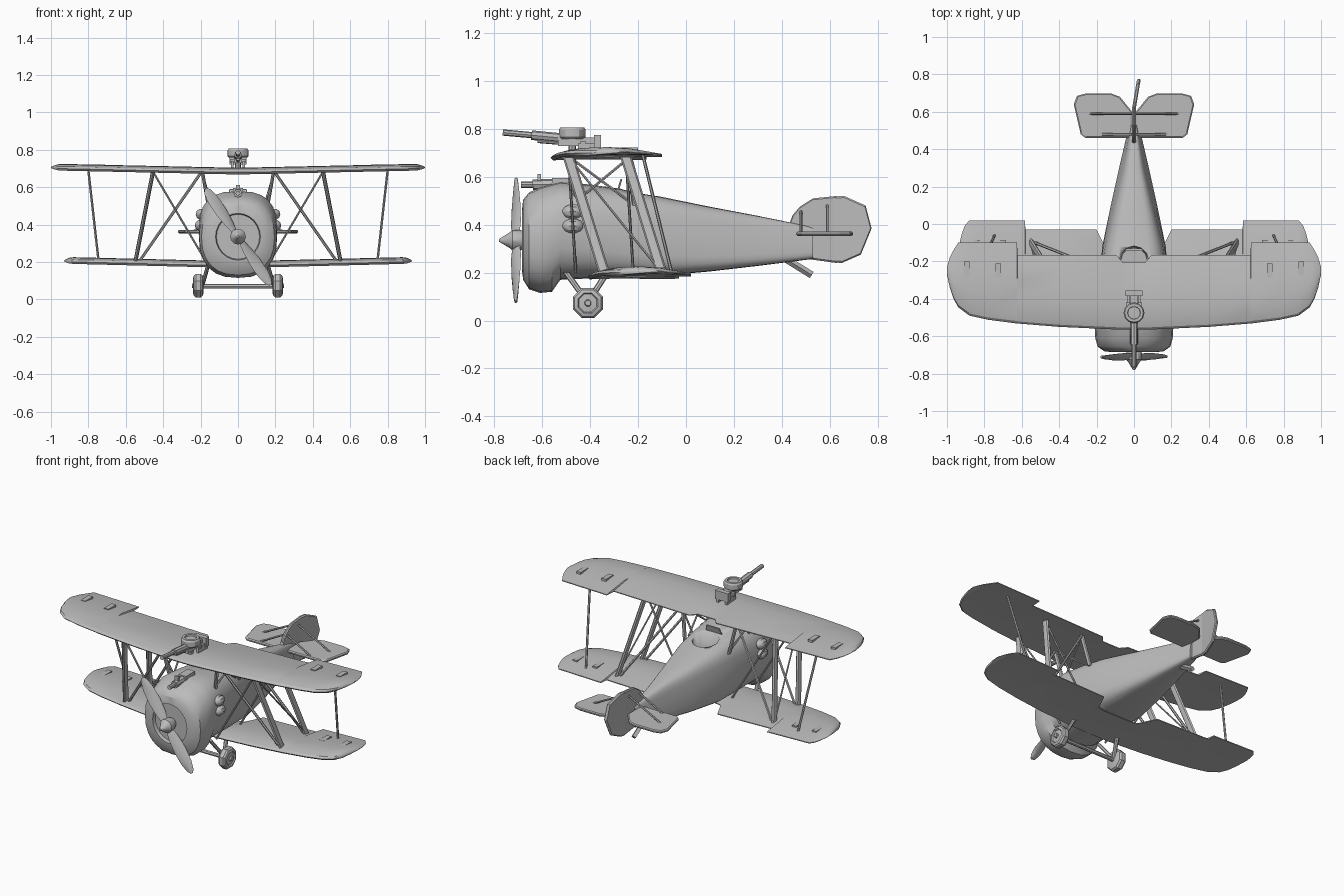
import bpy, bmesh, math
from mathutils import Vector

if "Cube" in bpy.data.objects:
    bpy.data.objects.remove(bpy.data.objects["Cube"], do_unlink=True)

grey = bpy.data.materials.new("plain_grey")
grey.use_nodes = True
grey.diffuse_color = (0.5, 0.5, 0.5, 1)
grey.node_tree.nodes["Principled BSDF"].inputs["Base Color"].default_value = (0.5, 0.5, 0.5, 1)


def loft(name, rings, angle=30):
    """Skin a row of equal-sized rings and close both ends."""
    bm = bmesh.new()
    rows = [[bm.verts.new(p) for p in ring] for ring in rings]
    n = len(rows[0])
    for a, b in zip(rows, rows[1:]):
        for i in range(n):
            j = (i + 1) % n
            bm.faces.new((a[i], a[j], b[j], b[i]))
    bm.faces.new(rows[0])
    bm.faces.new(rows[-1])
    bmesh.ops.recalc_face_normals(bm, faces=bm.faces)
    mesh = bpy.data.meshes.new(name)
    bm.to_mesh(mesh)
    bm.free()
    mesh.materials.append(grey)
    ob = bpy.data.objects.new(name, mesh)
    bpy.context.collection.objects.link(ob)
    bpy.ops.object.select_all(action="DESELECT")
    ob.select_set(True)
    bpy.context.view_layer.objects.active = ob
    bpy.ops.object.shade_smooth_by_angle(angle=math.radians(angle))
    return ob


def circle(n, turn=0.0):
    return [(math.cos(math.tau * (i + turn) / n), math.sin(math.tau * (i + turn) / n)) for i in range(n)]


def lathe(name, start, axis, profile, n=16, turn=0.0):
    """Turn (distance, radius) pairs around an axis."""
    d = Vector(axis).normalized()
    q = d.to_track_quat("Z", "Y")
    rings = [[Vector(start) + d * t + q @ Vector((c * r, s * r, 0)) for c, s in circle(n, turn)]
             for t, r in profile]
    return loft(name, rings)


def rod(name, a, b, r, n=6):
    d = Vector(b) - Vector(a)
    return lathe(name, a, d, [(0, r), (d.length, r)], n)


def strut(name, a, b, rx, ry):
    """Upright strut with a streamlined section."""
    return loft(name, [[Vector(p) + Vector((c * rx, s * ry, 0)) for c, s in circle(8)] for p in (a, b)])


def box(name, x, y, z):
    return loft(name, [[(x[0], y[0], h), (x[1], y[0], h), (x[1], y[1], h), (x[0], y[1], h)] for h in z])


def slab(name, outline, thick):
    """Flat panel with bevelled rim; outline maps to 3D through (point, normal)."""
    pts, normal = [Vector(p) for p in outline[0]], Vector(outline[1])
    mid = sum(pts, Vector()) / len(pts)
    return loft(name, [[mid + (p - mid) * s + normal * t for p in pts]
                       for s, t in ((.95, -thick), (1, -thick * .4), (1, thick * .4), (.95, thick))], 20)


def both(a):
    """The point on both sides."""
    return [(s, (s * a[0], a[1], a[2])) for s in (1, -1)]


def side_name(s):
    return "left" if s > 0 else "right"


# Fuselage: y, top width, bottom width, bottom z, top z, roundness
def body_ring(y, wt, wb, zb, zt, p):
    ring = []
    for c, s in circle(24):
        v = math.copysign(abs(s) ** p, s)
        w = wb + (wt - wb) * (v + 1) / 2
        ring.append((w * math.copysign(abs(c) ** p, c), y, (zt + zb) / 2 + v * (zt - zb) / 2))
    return ring


body = loft("fuselage", [body_ring(*s) for s in (
    (-.665, .105, .105, .225, .445, 1), (-.665, .115, .115, .215, .455, 1), (-.685, .12, .12, .21, .46, 1),
    (-.68, .16, .16, .17, .505, .9), (-.655, .195, .195, .13, .535, .85), (-.61, .207, .207, .115, .555, .8),
    (-.56, .21, .21, .12, .57, .78), (-.525, .21, .205, .17, .578, .75), (-.42, .20, .20, .175, .57, .7),
    (-.27, .175, .19, .18, .55, .6), (-.12, .15, .18, .185, .52, .5), (.1, .095, .135, .205, .475, .45),
    (.3, .05, .09, .228, .437, .45), (.53, .012, .03, .257, .39, .45))], 32)

# Open cockpit with rim
cut = lathe("cockpit_cutter", (0, -.195, .42), (0, 0, 1), [(0, .07), (.2, .085)], 12)
cut.hide_render = True
cut.hide_set(True)
hole = body.modifiers.new("cockpit", "BOOLEAN")
hole.object, hole.operation, hole.solver = cut, "DIFFERENCE", "EXACT"
box("seat_back", (-.05, .05), (-.145, -.13), (.42, .5))
slab("windscreen", ([(-.06, -.285, .54), (.06, -.285, .54), (.045, -.27, .59), (-.045, -.27, .59)], (0, 1, 0)), .004)

# Wings
section = [(0, .3), (.03, .62), (.15, .93), (.35, 1), (.6, .85), (.85, .45), (1, .2),
           (1, .05), (.8, .08), (.5, .12), (.2, .04), (.03, 0)]


def wing(name, stations, z0, rise):
    rings = []
    for x, le, te in [(-x, a, b) for x, a, b in reversed(stations)] + stations:
        h = .036 * min(1, (te - le) / .3)
        rings.append([(x, le + (te - le) * t, z0 + rise * abs(x) + h * (v - .4) + .014) for t, v in section])
    loft(name, rings, 28)


wing("upper_wing", [(.06, -.565, -.205), (.095, -.564, -.165), (.4, -.55, -.165), (.622, -.532, -.165),
                    (.626, -.532, -.1), (.78, -.512, -.1), (.88, -.49, -.1), (.94, -.445, -.1),
                    (.965, -.4, -.14), (.985, -.34, -.18), (1, -.27, -.23)], .668, .022)
wing("lower_wing", [(.1, -.41, -.15), (.145, -.41, -.14), (.2, -.409, -.03), (.38, -.4, -.03), (.58, -.38, -.03),
                    (.584, -.38, .02), (.72, -.36, .02), (.82, -.335, .02), (.88, -.295, .02),
                    (.905, -.25, -.01), (.92, -.19, -.05), (.93, -.13, -.09)], .168, .025)

# Aileron hinge brackets
for x, y, z in ((.725, -.245, .703), (.895, -.235, .705), (.7, -.12, .2), (.84, -.12, .204)):
    for s, _ in both((x, y, z)):
        box(side_name(s) + "_hinge", (s * x - .015, s * x + .015), (y - .04, y + .035), (z, z + .018))

# Struts and bracing
for s, _ in both((1, 0, 0)):
    tag = side_name(s) + "_"
    for top_y, low_y, root_y in ((-.49, -.34, -.46), (-.25, -.1, -.22)):
        strut(tag + "wing_strut", (s * .455, top_y, .68), (s * .55, low_y, .195), .011, .024)
        rod(tag + "landing_brace", (s * .2, top_y + .02, .675), (s * .53, low_y, .2), .008)
        rod(tag + "flying_brace", (s * .45, top_y, .675), (s * .17, root_y, .2), .006)
        strut(tag + "cabin_strut", (s * .19, top_y + .01, .68), (s * .155, top_y + .04, .48), .009, .014)
    rod(tag + "strut_brace", (s * .46, -.48, .67), (s * .55, -.11, .21), .005)
    rod(tag + "cabin_brace", (s * .19, -.47, .67), (s * .15, -.24, .5), .006)
    rod(tag + "cabin_brace", (s * .19, -.25, .67), (s * .15, -.42, .53), .006)
    rod(tag + "aileron_rod", (s * .8, -.18, .69), (s * .745, -.06, .2), .007)

    # Undercarriage
    for y in (-.5, -.33):
        strut(tag + "gear_strut", (s * .155, y, .2), (s * .19, -.41, .075), .011, .015)
    lathe(tag + "wheel", (s * .185, -.41, .073), (s, 0, 0),
          [(0, .045), (.005, .06), (.015, .068), (.04, .068), (.05, .06), (.055, .045), (.048, .04), (.05, .015),
           (.062, .012)], 8, .5)

    # Exhaust blisters
    for z, x in ((.455, .195), (.395, .2)):
        lathe(tag + "blister", (s * x, -.515, z), (0, 1, 0),
              [(0, .008), (.01, .022), (.03, .031), (.055, .031), (.075, .022), (.085, .008)], 10)
rod("axle", (-.2, -.41, .07), (.2, -.41, .07), .012, 8)

# Tail
for s, _ in both((1, 0, 0)):
    tag = side_name(s) + "_"
    plan = [(.01, .46), (.26, .46), (.285, .48), (.322, .64), (.305, .685), (.26, .697), (.12, .697), (.075, .68),
            (.01, .6)]
    slab(tag + "tailplane", ([(s * x, y, .362) for x, y in plan], (0, 0, 1)), .009)
    rod(tag + "tail_brace", (s * .01, .59, .48), (s * .24, .59, .365), .006)
    rod(tag + "tail_brace", (s * .01, .48, .455), (s * .18, .48, .365), .006)
slab("fin", ([(0, y, z) for y, z in ((.43, .4), (.445, .44), (.475, .475), (.53, .51), (.63, .52), (.63, .24),
                                     (.52, .255), (.45, .3))], (1, 0, 0)), .01)
slab("rudder", ([((y - .62) * .17, y, z) for y, z in ((.615, .518), (.66, .52), (.75, .48), (.775, .385), (.73, .275),
                                                      (.65, .24), (.615, .243))], (1, 0, 0)), .01)
rod("tail_skid", (0, .42, .255), (0, .525, .19), .015, 4)

# Propeller
lathe("spinner", (0, -.66, .335), (0, -1, 0), [(0, .03), (.03, .042), (.065, .042), (.08, .03), (.12, .006)], 12)
along = Vector((-.56, 0, .83))
across = Vector((.83, 0, .56))
for sign, tag in ((1, "upper"), (-1, "lower")):
    rings = []
    for t, w, twist in ((.02, .018, .9), (.08, .03, .75), (.16, .036, .55), (.24, .033, .4), (.29, .022, .3),
                        (.31, .008, .3)):
        flat = (across * math.cos(twist) + Vector((0, 1, 0)) * math.sin(twist)) * sign
        edge = (Vector((0, 1, 0)) * math.cos(twist) - across * math.sin(twist)) * .006
        rings.append([Vector((0, -.71, .335)) + along * sign * t + flat * w * c + edge * k for c, k in circle(8)])
    loft(tag + "_blade", rings, 35)

# Nose gun
rod("nose_gun_barrel", (0, -.69, .567), (0, -.6, .567), .013, 8)
rod("nose_gun_jacket", (0, -.64, .567), (0, -.46, .572), .022, 8)
box("nose_gun_sight", (-.012, .012), (-.62, -.605), (.57, .612))
box("nose_gun_breech", (-.026, .026), (-.56, -.47), (.56, .595))

# Wing gun
rod("wing_gun_muzzle", (0, -.765, .785), (0, -.62, .772), .013, 8)
rod("wing_gun_barrel", (0, -.645, .774), (0, -.5, .76), .02, 8)
rod("wing_gun_lower_tube", (0, -.62, .752), (0, -.5, .742), .011, 8)
box("wing_gun_body", (-.022, .022), (-.535, -.36), (.728, .765))
box("wing_gun_grip", (-.045, .045), (-.385, -.355), (.72, .775))
box("wing_gun_rail", (-.042, .042), (-.44, -.42), (.73, .75))
for s, _ in both((1, 0, 0)):
    box(side_name(s) + "_gun_mount", (s * .03 - .007, s * .03 + .007), (-.45, -.36), (.69, .74))
lathe("wing_gun_drum", (0, -.475, .758), (0, 0, 1),
      [(0, .05), (.008, .056), (.038, .056), (.048, .05), (.048, .035), (.04, .033)], 12)
rod("wing_gun_post", (0, -.475, .68), (0, -.475, .76), .016, 8)
